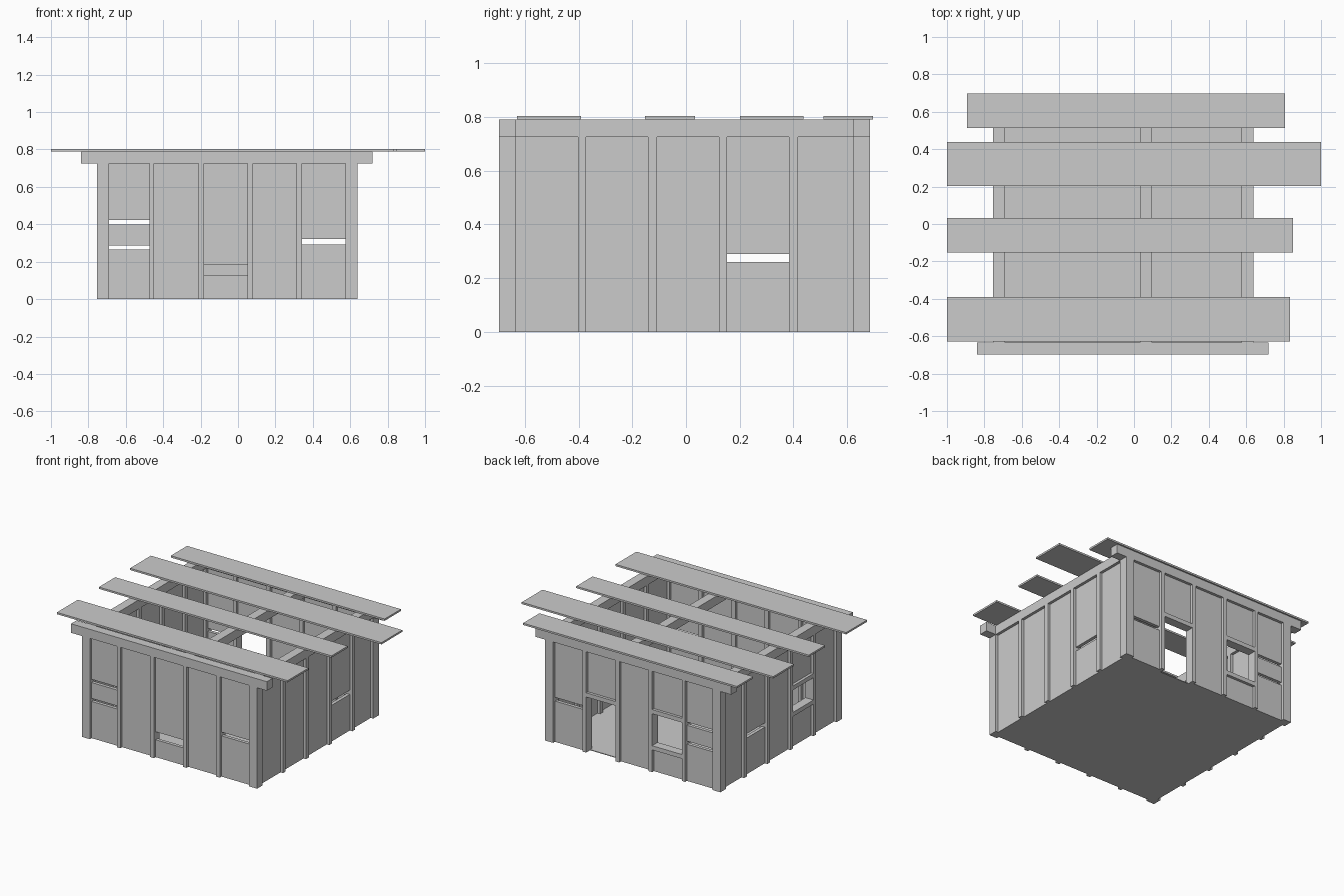
import bpy

if "Cube" in bpy.data.objects:
    bpy.data.objects.remove(bpy.data.objects["Cube"])


def box(name, x, y, z):
    """Axis-aligned box from (min, max) ranges."""
    bpy.ops.mesh.primitive_cube_add(size=1, location=[sum(r) / 2 for r in (x, y, z)])
    o = bpy.context.object
    o.name = name
    o.scale = [r[1] - r[0] for r in (x, y, z)]
    bpy.ops.object.transform_apply(location=False, rotation=False, scale=True)
    return o


X0, X1, Y0, Y1 = -0.754, 0.64, -0.697, 0.686   # outer wall faces
T, POST, TOP, EAVE = 0.064, 0.725, 0.79, 0.803  # timber size and heights
REC0, REC1 = 0.02, 0.044                        # panel depth range inside wall
XP = [(-0.473, -0.448), (-0.211, -0.181), (0.05, 0.08), (0.314, 0.343)]
YP = [(-0.402, -0.372), (-0.141, -0.108), (0.123, 0.153), (0.384, 0.417)]


def wall(name, along, outer, sign, studs, bays, bars):
    """Wall of studs, recessed panel pieces (z ranges per bay) and framing bars."""
    lo, hi = (X0 + T, X1 - T) if along == 'x' else (Y0 + T, Y1 - T)

    def piece(n, span, d0, d1, z):
        d = sorted((outer + sign * d0, outer + sign * d1))
        box(f"{name}_{n}", *((span, d) if along == 'x' else (d, span)), z)

    for s in studs:
        piece("stud", s, 0, T, (0, POST))
    edges = [lo] + [v for s in studs for v in s] + [hi]
    spans = list(zip(edges[::2], edges[1::2]))
    for i, span in enumerate(spans):
        for z in bays.get(i, [(0, POST)]):
            piece("panel", span, REC0, REC1, z)
        for z in bars.get(i, []):
            piece("bar", span, 0, T, z)


# Wall panels with slits, doorway and windows
two_slits = [(0, 0.264), (0.286, 0.4), (0.423, POST)]
one_slit = [(0, 0.293), (0.32, POST)]
side_slit = [(0, 0.26), (0.29, POST)]
wall("front_wall", 'x', Y0, 1, XP,
     {0: two_slits, 2: [(0, 0.125), (0.182, POST)], 4: one_slit}, {})
wall("back_wall", 'x', Y1, -1, XP,
     {0: two_slits, 1: [(0, 0.17), (0.44, POST)], 3: [(0.42, POST)], 4: one_slit},
     {1: [(0.16, 0.19), (0.42, 0.45)], 3: [(0.4, 0.43)]})
wall("right_wall", 'y', X1, -1, YP, {3: side_slit}, {})
wall("left_wall", 'y', X0, 1, YP,
     {1: [(0, 0.24), (0.43, POST)], 3: side_slit},
     {1: [(0.23, 0.26), (0.42, 0.45)]})

# Corner posts
for x in (X0, X1 - T):
    for y in (Y0, Y1 - T):
        box("corner_post", (x, x + T), (y, y + T), (0, POST))

# Roof beams
for n, y in (("front", Y0), ("back", Y1 - T)):
    box(n + "_beam", (-0.84, 0.718), (y, y + T), (POST, TOP))
for n, x in (("left", X0), ("middle", 0.031), ("right", X1 - T)):
    box(n + "_beam", (x, x + T), (Y0 + T, Y1 - T), (POST, TOP))

# Loose roof planks
for x, y in (((-1, 0.835), (-0.629, -0.391)), ((-1, 0.85), (-0.152, 0.033)),
             ((-1, 1), (0.202, 0.438)), ((-0.893, 0.808), (0.512, 0.697))):
    box("roof_plank", x, y, (TOP, EAVE))

# Floor
i = REC1
box("floor", (X0 + i, X1 - i), (Y0 + i, Y1 - i), (0, 0.005))
